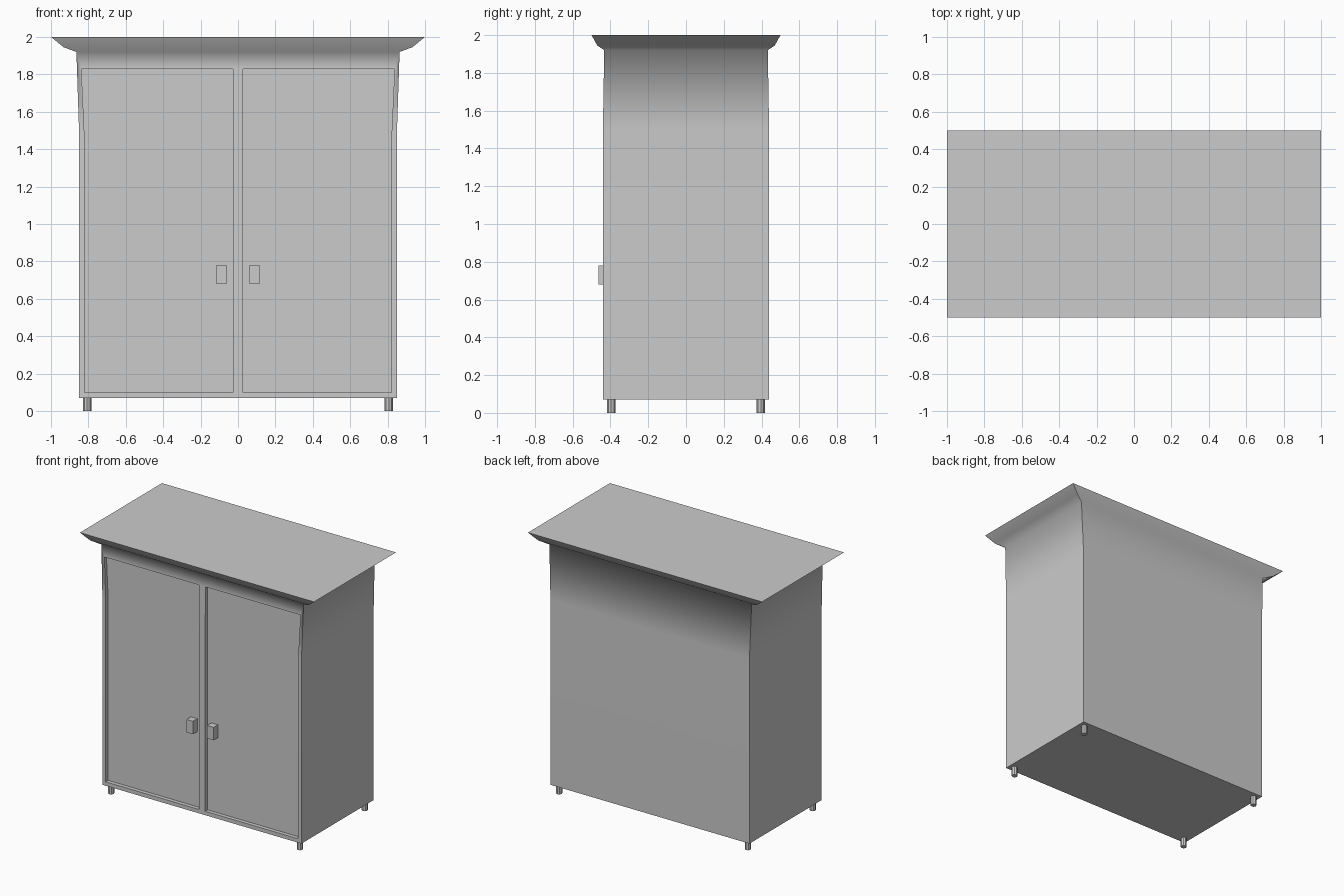
import bpy, bmesh
from math import radians

if "Cube" in bpy.data.objects:
    bpy.data.objects.remove(bpy.data.objects["Cube"])


def new_object(name, bm):
    bmesh.ops.recalc_face_normals(bm, faces=bm.faces)
    mesh = bpy.data.meshes.new(name)
    bm.to_mesh(mesh)
    bm.free()
    ob = bpy.data.objects.new(name, mesh)
    bpy.context.collection.objects.link(ob)
    return ob


def box(name, size, loc):
    bm = bmesh.new()
    bmesh.ops.create_cube(bm, size=1)
    bmesh.ops.scale(bm, vec=size, verts=bm.verts)
    bmesh.ops.translate(bm, vec=loc, verts=bm.verts)
    return new_object(name, bm)


def prism_xz(name, outline, y0, y1):
    bm = bmesh.new()
    face = bm.faces.new([bm.verts.new((x, y0, z)) for x, z in outline])
    ext = bmesh.ops.extrude_face_region(bm, geom=[face])
    verts = [v for v in ext["geom"] if isinstance(v, bmesh.types.BMVert)]
    bmesh.ops.translate(bm, vec=(0, y1 - y0, 0), verts=verts)
    return new_object(name, bm)


# Cabinet body with flared crown: (half width, half depth, z) per ring
profile = [(0.85, 0.44, 0.07), (0.85, 0.44, 1.50), (0.864, 0.433, 1.92),
           (0.932, 0.47, 1.945), (1.0, 0.5, 2.0)]
bm = bmesh.new()
rings = [[bm.verts.new((sx * w, sy * d, z))
          for sx, sy in ((-1, -1), (1, -1), (1, 1), (-1, 1))]
         for w, d, z in profile]
for low, high in zip(rings, rings[1:]):
    for i in range(4):
        j = (i + 1) % 4
        bm.faces.new((low[i], low[j], high[j], high[i]))
bm.faces.new(rings[0])
bm.faces.new(rings[-1])
for low, high in zip(rings, rings[1:]):
    for a, b in zip(low, high):
        bm.edges.get((a, b)).smooth = False
body = new_object("cabinet_body", bm)

# Door recesses, cut into the front
for side in (-1, 1):
    outline = [(0.027, 0.1), (0.822, 0.1), (0.822, 1.5), (0.837, 1.83), (0.027, 1.83)]
    cutter = prism_xz("door_cutter", [(side * x, z) for x, z in outline], -0.6, -0.41)
    bpy.context.view_layer.objects.active = body
    mod = body.modifiers.new("door_recess", "BOOLEAN")
    mod.operation = "DIFFERENCE"
    mod.solver = "EXACT"
    mod.object = cutter
    bpy.ops.object.modifier_apply(modifier=mod.name)
    bpy.data.objects.remove(cutter)

bpy.ops.object.select_all(action="DESELECT")
body.select_set(True)
bpy.ops.object.shade_smooth_by_angle(angle=radians(75))

# Door handles
for side, label in ((-1, "left"), (1, "right")):
    box(f"{label}_handle", (0.055, 0.055, 0.1), (side * 0.088, -0.4355, 0.73))

# Legs
for sx, lr in ((-1, "left"), (1, "right")):
    for sy, fb in ((-1, "front"), (1, "back")):
        bpy.ops.mesh.primitive_cylinder_add(vertices=8, radius=0.022, depth=0.075,
                                            location=(sx * 0.806, sy * 0.396, 0.0375))
        bpy.context.object.name = f"{fb}_{lr}_leg"
